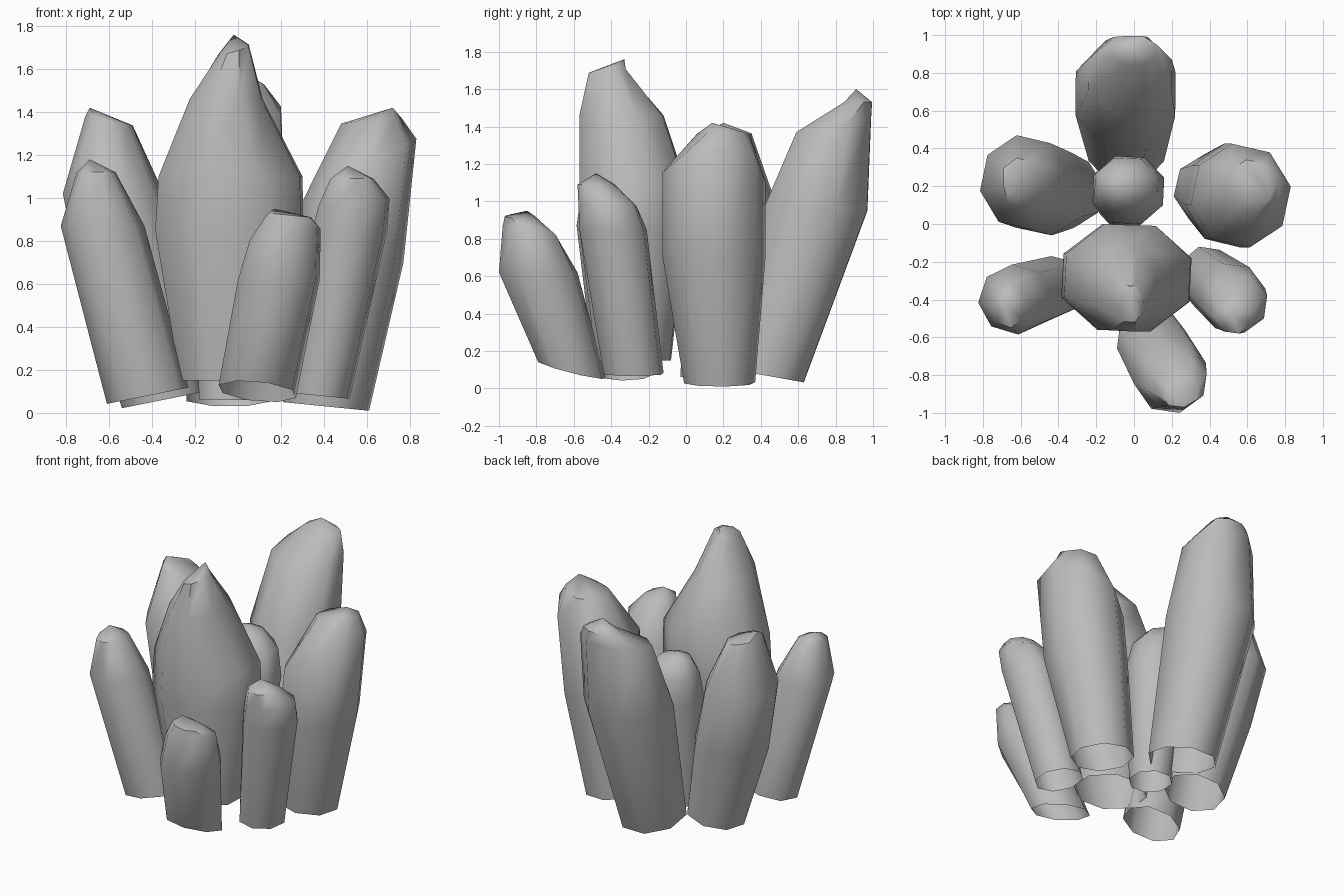
import bpy
import bmesh
import math
from mathutils import Vector

cube = bpy.data.objects.get("Cube")
if cube:
    bpy.data.objects.remove(cube, do_unlink=True)

# One plain stone colour
stone = bpy.data.materials.new("grey_crystal")
stone.use_nodes = True
COLOR = (0.5, 0.5, 0.5, 1)
stone.diffuse_color = COLOR
stone.node_tree.nodes["Principled BSDF"].inputs["Base Color"].default_value = COLOR

SIDES = 8


def ring(bm, z, cx, cy, rx, ry, tilt_x=0, tilt_y=0, turn=0.0):
    """Oval ring of the given half widths, slanted by the two tilts."""
    angles = [turn + math.tau * i / SIDES for i in range(SIDES)]
    fit_x = rx / max(abs(math.cos(a)) for a in angles)
    fit_y = ry / max(abs(math.sin(a)) for a in angles)
    verts = []
    for a in angles:
        dx, dy = fit_x * math.cos(a), fit_y * math.sin(a)
        verts.append(bm.verts.new((cx + dx, cy + dy, z + dx * tilt_x + dy * tilt_y)))
    return verts


def crystal(name, turn, rings, apex):
    """Open-bottomed crystal shaft skinned through rings up to an apex."""
    bm = bmesh.new()
    loops = [ring(bm, *r, turn=math.radians(turn)) for r in rings]
    for low, high in zip(loops, loops[1:]):
        for i in range(SIDES):
            j = (i + 1) % SIDES
            bm.faces.new((low[i], low[j], high[j], high[i]))
    tip = bm.verts.new(Vector(apex))
    for i in range(SIDES):
        bm.faces.new((loops[-1][i], loops[-1][(i + 1) % SIDES], tip))
    mesh = bpy.data.meshes.new(name)
    bm.to_mesh(mesh)
    bm.free()
    mesh.materials.append(stone)
    obj = bpy.data.objects.new(name, mesh)
    bpy.context.collection.objects.link(obj)
    bpy.ops.object.select_all(action="DESELECT")
    obj.select_set(True)
    bpy.context.view_layer.objects.active = obj
    bpy.ops.object.shade_smooth_by_angle(angle=math.radians(50))


# Tall crystal in the middle
crystal("main_crystal", 20, [
    (0.15, -0.04, -0.28, 0.23, 0.2),
    (0.85, -0.04, -0.285, 0.345, 0.285),
    (1.1, -0.035, -0.285, 0.335, 0.285),
    (1.46, -0.055, -0.345, 0.17, 0.225),
    (1.69, -0.02, -0.42, 0.07, 0.1, 0.3, 0.1),
], (-0.02, -0.33, 1.76))

# Back crystal leaning away
crystal("back_crystal", 22, [
    (0.07, -0.04, 0.42, 0.2, 0.21, 0, -0.18),
    (0.95, -0.045, 0.69, 0.265, 0.28),
    (1.41, -0.02, 0.79, 0.22, 0.2, 0, 0.2),
    (1.53, 0, 0.92, 0.12, 0.075),
], (0, 0.91, 1.6))

# Back side crystals
crystal("back_left_crystal", 10, [
    (0.03, 0.41, 0.18, 0.2, 0.19, -0.1),
    (0.7, 0.52, 0.15, 0.25, 0.275),
    (1.13, 0.565, 0.15, 0.265, 0.275, 0.55),
    (1.36, 0.62, 0.2, 0.14, 0.14, 0.1),
], (0.72, 0.14, 1.42))
crystal("back_right_crystal", 10, [
    (0.06, -0.35, 0.17, 0.19, 0.19, 0.2),
    (0.6, -0.48, 0.18, 0.25, 0.24),
    (1.02, -0.58, 0.22, 0.235, 0.25),
    (1.36, -0.6, 0.22, 0.11, 0.13, -0.2),
], (-0.69, 0.2, 1.42))

# Front side crystals
crystal("front_left_crystal", 15, [
    (0.08, 0.38, -0.28, 0.14, 0.16, -0.1),
    (0.85, 0.52, -0.39, 0.175, 0.18),
    (0.98, 0.54, -0.42, 0.165, 0.155, 0.1),
    (1.09, 0.53, -0.48, 0.1, 0.1),
], (0.51, -0.48, 1.15))
crystal("front_right_crystal", 5, [
    (0.08, -0.42, -0.33, 0.19, 0.16, 0.2),
    (0.87, -0.63, -0.4, 0.195, 0.185),
    (1.12, -0.66, -0.43, 0.09, 0.12),
], (-0.69, -0.42, 1.18))

# Short front crystal
crystal("front_crystal", 15, [
    (0.1, 0.09, -0.61, 0.18, 0.18, -0.1, -0.25),
    (0.62, 0.19, -0.79, 0.19, 0.21),
    (0.83, 0.22, -0.83, 0.165, 0.15, 0.2, -0.2),
    (0.92, 0.24, -0.89, 0.1, 0.08, -0.1),
], (0.17, -0.85, 0.95))

# Small crystal hidden behind the tall one
crystal("inner_crystal", 20, [
    (0.06, -0.05, 0.1, 0.13, 0.13),
    (0.8, -0.03, 0.18, 0.19, 0.18),
    (0.98, -0.04, 0.2, 0.17, 0.15),
    (1.08, -0.06, 0.2, 0.1, 0.09),
], (-0.08, 0.2, 1.12))
